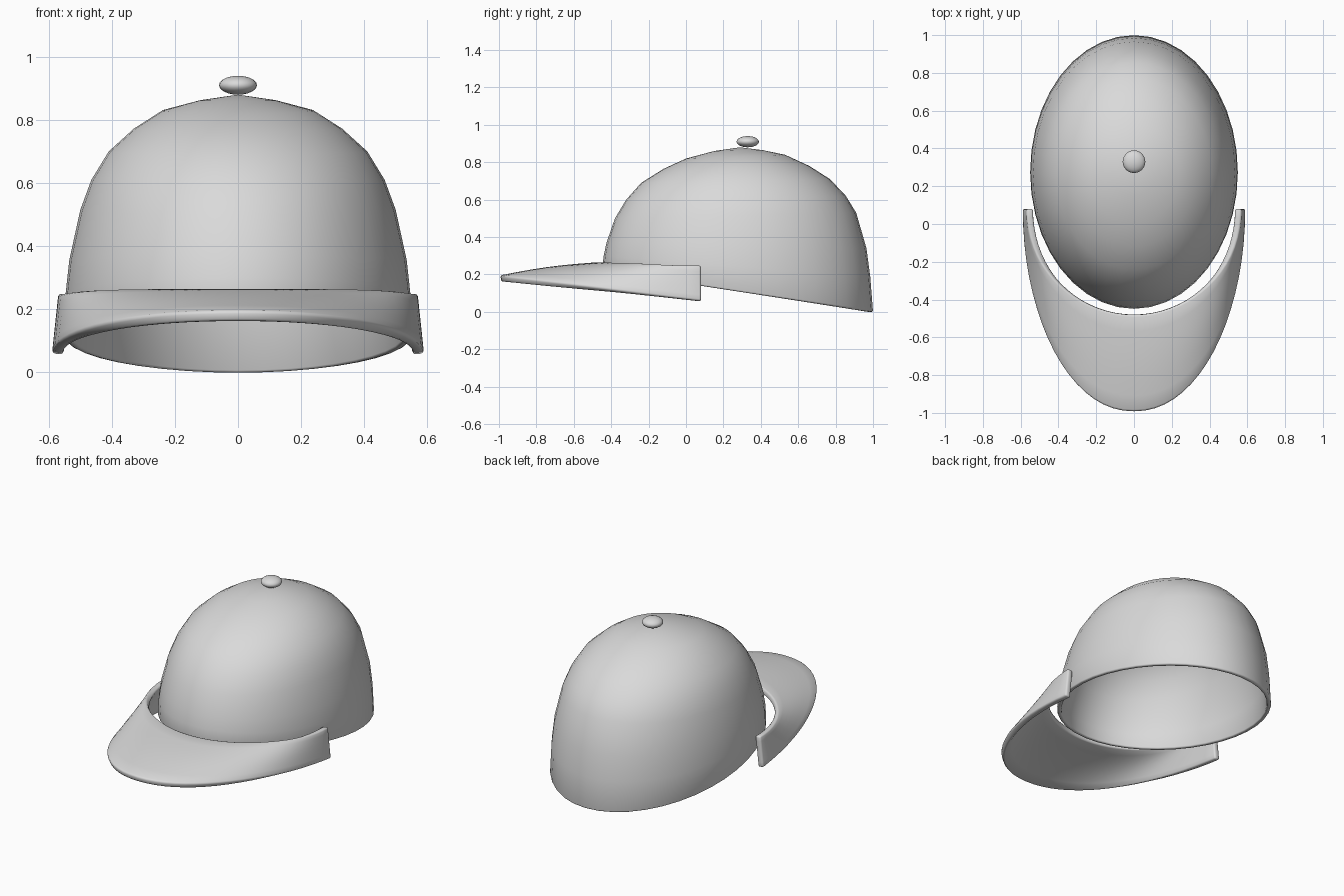
import bpy
import bmesh
from math import sin, cos, pi, radians

cube = bpy.data.objects.get("Cube")
if cube:
    bpy.data.objects.remove(cube, do_unlink=True)

# One plain cloth colour
cloth = bpy.data.materials.new("light_grey_cloth")
cloth.use_nodes = True
GREY = (0.7, 0.7, 0.7, 1)
cloth.diffuse_color = GREY
cloth.node_tree.nodes["Principled BSDF"].inputs["Base Color"].default_value = GREY


def make_object(name, bm):
    mesh = bpy.data.meshes.new(name)
    bm.to_mesh(mesh)
    bm.free()
    obj = bpy.data.objects.new(name, mesh)
    bpy.context.collection.objects.link(obj)
    mesh.materials.append(cloth)
    return obj


def bridge(bm, lower, upper, closed):
    """Join two equal rows of vertices with quads."""
    n = len(lower)
    for j in range(n if closed else n - 1):
        k = (j + 1) % n
        bm.faces.new((lower[j], lower[k], upper[k], upper[j]))


def finish(obj, thickness, offset, bevel):
    """Give a surface cloth thickness and softened edges, then smooth it."""
    solid = obj.modifiers.new("thickness", 'SOLIDIFY')
    solid.thickness = thickness
    solid.offset = offset
    soft = obj.modifiers.new("soft_edge", 'BEVEL')
    soft.width = bevel
    soft.segments = 2
    soft.limit_method = 'ANGLE'
    soft.angle_limit = radians(50)
    smooth(obj)


def smooth(obj):
    bpy.ops.object.select_all(action='DESELECT')
    obj.select_set(True)
    bpy.context.view_layer.objects.active = obj
    bpy.ops.object.shade_smooth_by_angle(angle=radians(45))


# Crown: tilted oval rings, each (front y, front z, back y, back z, half width)
RINGS = [
    (-0.45, 0.22, 1.0, 0.0, 0.55),
    (-0.44, 0.30, 0.985, 0.19, 0.547),
    (-0.425, 0.37, 0.965, 0.34, 0.535),
    (-0.38, 0.50, 0.91, 0.53, 0.50),
    (-0.32, 0.60, 0.855, 0.62, 0.465),
    (-0.24, 0.69, 0.77, 0.71, 0.41),
    (-0.12, 0.765, 0.66, 0.78, 0.33),
    (0.0, 0.82, 0.53, 0.84, 0.24),
    (0.15, 0.86, 0.41, 0.865, 0.12),
]
SIDES = 40
bm = bmesh.new()
previous = None
for yf, zf, yb, zb, width in RINGS:
    ring = []
    for j in range(SIDES):
        a = 2 * pi * j / SIDES
        ring.append(bm.verts.new((width * cos(a),
                                  (yf + yb) / 2 + (yb - yf) / 2 * sin(a),
                                  (zf + zb) / 2 + (zb - zf) / 2 * sin(a))))
    if previous:
        bridge(bm, previous, ring, True)
    previous = ring
top = bm.verts.new((0, 0.29, 0.88))
for j in range(SIDES):
    bm.faces.new((previous[j], previous[(j + 1) % SIDES], top))
finish(make_object("crown", bm), 0.025, -1, 0.008)

# Visor: a curved sheet between a level inner arc and a drooping outer arc
ARC, ACROSS, END_Y = 36, 6, 0.08
bm = bmesh.new()
previous = None
for i in range(ACROSS + 1):
    v = i / ACROSS
    row = []
    for j in range(ARC + 1):
        a = pi * (j / ARC - 0.5)
        inner_y = END_Y - 0.56 * cos(a)
        outer_y = END_Y - 1.07 * cos(a)
        spread = abs(sin(a)) ** 0.94 * (1 if a > 0 else -1)
        x = (1 - v) * 0.552 * sin(a) + v * 0.572 * spread
        y = (1 - v) * inner_y + v * outer_y
        z = (1 - v) * 0.247 + v * (0.066 - 0.113 * outer_y)
        z += 0.01 * sin(pi * v) * cos(a)
        row.append(bm.verts.new((x, y, z)))
    if previous:
        bridge(bm, row, previous, False)
    previous = row
finish(make_object("visor", bm), 0.036, 0, 0.01)

# Button on top of the crown
bm = bmesh.new()
bmesh.ops.create_uvsphere(bm, u_segments=24, v_segments=12, radius=1)
bmesh.ops.scale(bm, vec=(0.06, 0.06, 0.03), verts=bm.verts)
button = make_object("top_button", bm)
button.location = (0, 0.33, 0.91)
smooth(button)
